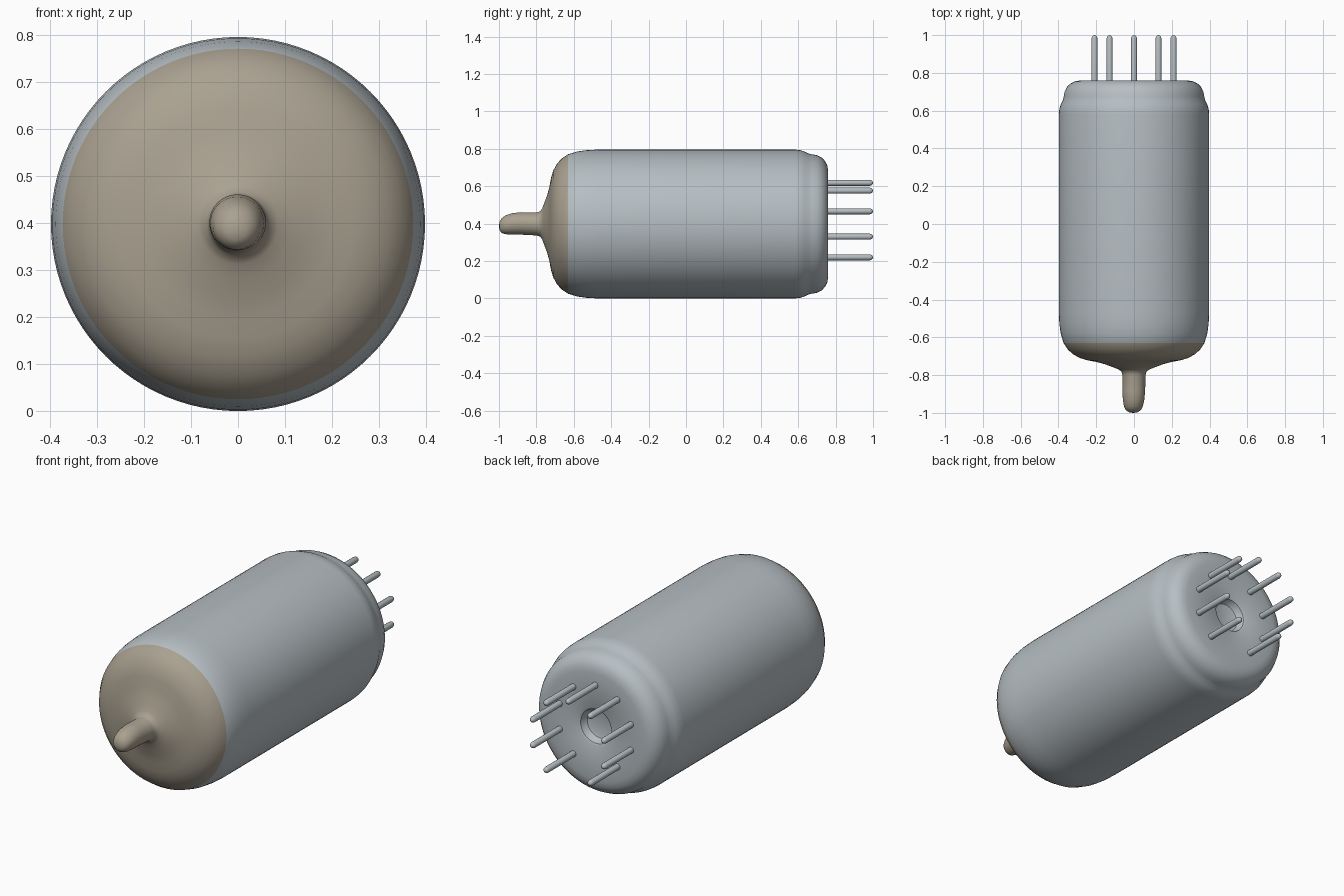
import bpy, bmesh, math
from mathutils import Vector, Matrix

cube = bpy.data.objects.get("Cube")
if cube:
    bpy.data.objects.remove(cube, do_unlink=True)

AXIS_Z = 0.398


def material(name, rgb):
    m = bpy.data.materials.new(name)
    m.use_nodes = True
    m.diffuse_color = (*rgb, 1)
    m.node_tree.nodes["Principled BSDF"].inputs["Base Color"].default_value = (*rgb, 1)
    return m


glass_grey = material("glass grey", (0.47, 0.52, 0.55))
coating_tan = material("coating tan", (0.40, 0.355, 0.28))


def lathe(name, profile, segments, mats, centre=(0, 0, AXIS_Z)):
    """Spin (y, radius) points around the y axis; ends sit on the axis."""
    bm = bmesh.new()
    verts = [bm.verts.new((r, y, 0)) for y, r in profile]
    edges = [bm.edges.new(pair) for pair in zip(verts, verts[1:])]
    bmesh.ops.spin(bm, geom=verts + edges, cent=(0, 0, 0), axis=(0, 1, 0),
                   angle=math.tau, steps=segments, use_duplicate=False)
    bmesh.ops.remove_doubles(bm, verts=bm.verts[:], dist=0.0002)
    bmesh.ops.recalc_face_normals(bm, faces=bm.faces[:])
    bmesh.ops.translate(bm, verts=bm.verts[:], vec=Vector(centre))
    mesh = bpy.data.meshes.new(name)
    bm.to_mesh(mesh)
    bm.free()
    for m in mats:
        mesh.materials.append(m)
    obj = bpy.data.objects.new(name, mesh)
    bpy.context.collection.objects.link(obj)
    bpy.ops.object.select_all(action='DESELECT')
    obj.select_set(True)
    bpy.context.view_layer.objects.active = obj
    bpy.ops.object.shade_smooth_by_angle(angle=math.radians(40))
    return obj


# Glass envelope: sealed tip, domed front, straight wall, stepped base with dimple
envelope_profile = [
    (-1.0, 0), (-0.997, 0.022), (-0.985, 0.04), (-0.965, 0.05), (-0.93, 0.057),
    (-0.88, 0.06), (-0.80, 0.061), (-0.78, 0.067), (-0.768, 0.085),
    (-0.757, 0.115), (-0.742, 0.155), (-0.73, 0.20), (-0.722, 0.245),
    (-0.71, 0.285), (-0.69, 0.322), (-0.665, 0.35), (-0.63, 0.373),
    (-0.58, 0.388), (-0.53, 0.395), (-0.47, 0.398), (0.58, 0.398),
    (0.61, 0.395), (0.635, 0.387), (0.655, 0.377), (0.675, 0.372),
    (0.70, 0.368), (0.725, 0.355), (0.743, 0.337), (0.755, 0.315),
    (0.76, 0.285), (0.76, 0.10), (0.755, 0.09), (0.735, 0.084),
    (0.72, 0.075), (0.715, 0.06), (0.715, 0)]
envelope = lathe("glass_envelope", envelope_profile, 96, [glass_grey, coating_tan])

# The drawn-out tip leans slightly off axis
for v in envelope.data.vertices:
    if v.co.y < -0.85:
        t = (-0.85 - v.co.y) / 0.15
        v.co.x -= 0.004 * t
        v.co.z += 0.006 - 0.018 * t * t if t > 0.3 else 0.0145 * t

# Tan coating covers the front dome and tip
for face in envelope.data.polygons:
    if face.center.y < -0.632:
        face.material_index = 1

# Nine contact pins on a ten-position circle, with the gap at the bottom
pin_profile = [(0.73, 0), (0.73, 0.016), (0.982, 0.016), (0.992, 0.013),
               (0.998, 0.007), (1.0, 0)]
for i in range(-4, 5):
    a = math.radians(36 * i)
    lathe(f"contact_pin_{i + 5}", pin_profile, 16, [glass_grey],
          (0.22 * math.sin(a), 0, AXIS_Z + 0.22 * math.cos(a)))
